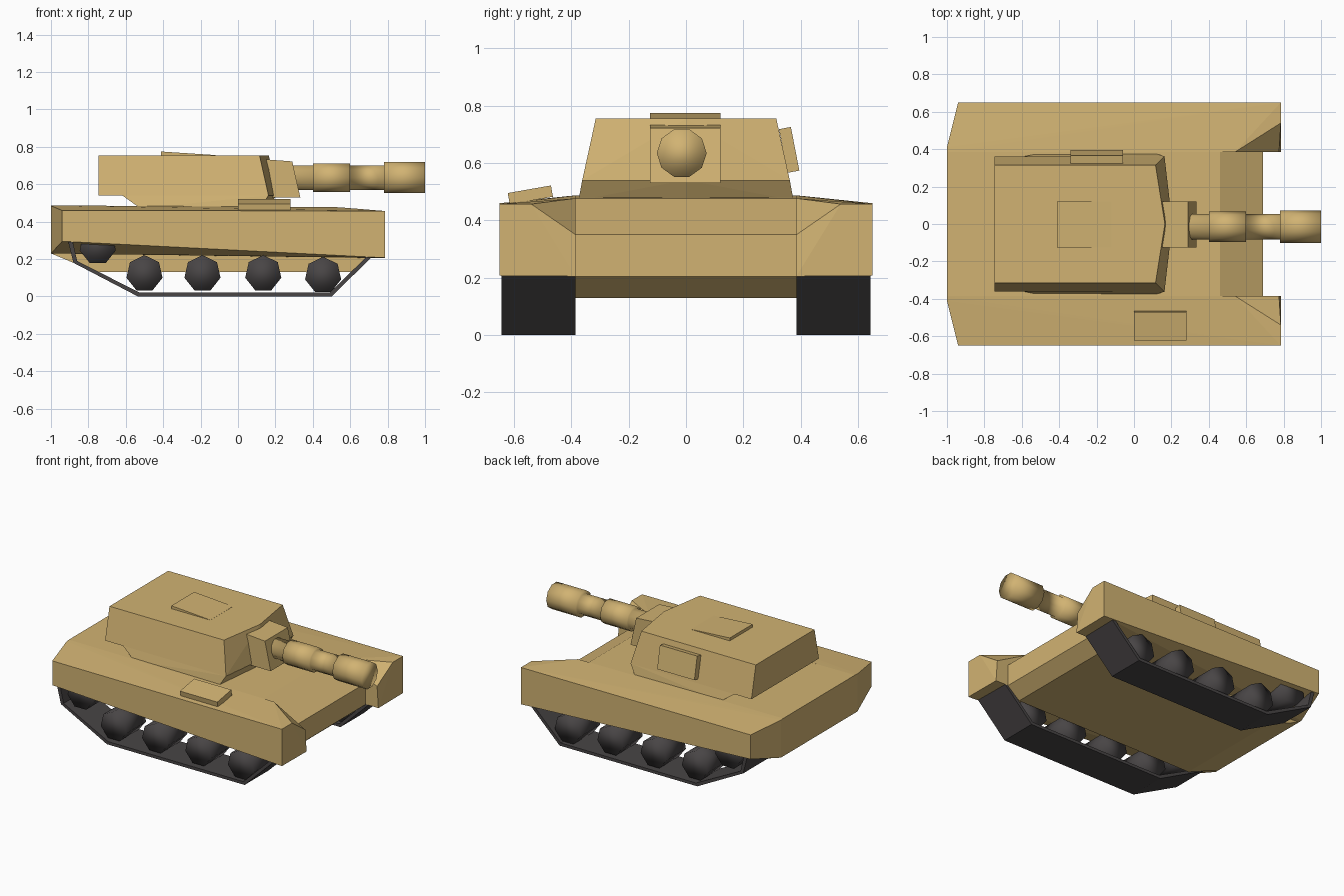
import bpy, bmesh, math
from mathutils import Matrix, Vector

if "Cube" in bpy.data.objects:
    bpy.data.objects.remove(bpy.data.objects["Cube"])


def material(name, rgb):
    m = bpy.data.materials.new(name)
    m.diffuse_color = (*rgb, 1)
    m.use_nodes = True
    m.node_tree.nodes["Principled BSDF"].inputs["Base Color"].default_value = m.diffuse_color
    return m


TAN = material("sand paint", (0.64, 0.45, 0.17))
DARK = material("dark rubber", (0.065, 0.059, 0.060))


def finish(name, bm, mat, smooth=False):
    bmesh.ops.recalc_face_normals(bm, faces=bm.faces)
    for f in bm.faces:
        f.smooth = smooth
    me = bpy.data.meshes.new(name)
    bm.to_mesh(me)
    bm.free()
    me.materials.append(mat)
    ob = bpy.data.objects.new(name, me)
    bpy.context.collection.objects.link(ob)
    return ob


def solid(name, points, mat=TAN):
    """Convex faceted block around a few corner points."""
    bm = bmesh.new()
    for p in points:
        bm.verts.new(p)
    bmesh.ops.convex_hull(bm, input=bm.verts)
    bmesh.ops.dissolve_limit(bm, angle_limit=0.01, verts=bm.verts, edges=bm.edges)
    return finish(name, bm, mat)


def prism(name, profile, y0, y1, mat):
    """Side profile (x, z) extruded along y."""
    bm = bmesh.new()
    face = bm.faces.new([bm.verts.new((x, y0, z)) for x, z in profile])
    ext = bmesh.ops.extrude_face_region(bm, geom=[face])
    verts = [g for g in ext["geom"] if isinstance(g, bmesh.types.BMVert)]
    bmesh.ops.translate(bm, vec=(0, y1 - y0, 0), verts=verts)
    return finish(name, bm, mat)


def box(name, size, matrix):
    bm = bmesh.new()
    bmesh.ops.create_cube(bm, size=1, matrix=matrix @ Matrix.Diagonal((*size, 1)))
    return finish(name, bm, TAN)


def tilted(center, angle):
    return Matrix.Translation(center) @ Matrix.Rotation(angle, 4, 'X')


# Central hull with sloped nose and tail
prism("hull", [(-1, .487), (.46, .477), (.69, .35), (.69, .205),
               (.60, .13), (-.76, .13), (-1, .23)], -.385, .385, TAN)

for s, side in ((-1, "right"), (1, "left")):
    # Side fender with cut-off rear corner and chamfered inner front corner
    fender = [(-1, .385, .487), (-1, .41, .485), (-.94, .65, .46),
              (-1, .385, .23), (-1, .41, .23), (-.94, .65, .295),
              (.785, .65, .457), (.785, .65, .207), (.785, .54, .457),
              (.54, .385, .477), (.775, .385, .35), (.785, .385, .205)]
    solid(f"fender_{side}", [(x, s * y, z) for x, y, z in fender])

    # Thin track belt
    prism(f"track_{side}", [(-.91, .30), (-.88, .18), (-.535, 0), (.50, 0), (.72, .215),
                            (.69, .215), (.49, .02), (-.525, .02), (-.86, .19), (-.885, .30)],
          s * .385, s * .643, DARK)

    # Seven-sided road wheels
    for i, (x, z) in enumerate([(-.75, .268), (-.50, .122), (-.19, .122),
                                (.135, .122), (.455, .113)]):
        bm = bmesh.new()
        ring = [(x + .099 * math.sin(i2 * math.tau / 7), z + .099 * math.cos(i2 * math.tau / 7))
                for i2 in range(7)]
        a = [bm.verts.new((px, s * .41, pz)) for px, pz in ring]
        b = [bm.verts.new((px, s * .62, pz)) for px, pz in ring]
        bm.faces.new(a)
        bm.faces.new(b)
        for k in range(7):
            bm.faces.new((a[k], a[(k + 1) % 7], b[(k + 1) % 7], b[k]))
        finish(f"wheel_{side}_{i + 1}", bm, DARK, smooth=True)


def turret_ring(rear, rear_y, front, front_y, apex, z):
    return [(rear, -rear_y, z), (rear, rear_y, z), (front, front_y, z),
            (apex, 0, z), (front, -front_y, z)]


# Turret with overhanging rear and blunt arrow front
solid("turret", turret_ring(-.745, .315, .115, .315, .165, .755)
      + turret_ring(-.745, .362, .163, .362, .205, .54))
solid("turret_base", turret_ring(-.62, .355, .163, .362, .205, .541)
      + turret_ring(-.52, .375, .12, .375, .16, .47))

# Gun mantlet
solid("gun_mantlet", [(x, y, z) for y in (-.125, .12)
                      for x, z in ((.12, .735), (.29, .722), (.333, .53), (.15, .53))])

# Stepped ten-sided gun barrel along x
bm = bmesh.new()
rings = []
for x, r in [(.25, .068), (.40, .068), (.40, .081), (.60, .081),
             (.60, .068), (.78, .068), (.78, .087), (1.0, .087)]:
    rings.append([bm.verts.new((x, -.015 + r * math.cos(k * math.tau / 10),
                                .635 + r * math.sin(k * math.tau / 10))) for k in range(10)])
for a, b in zip(rings, rings[1:]):
    for k in range(10):
        bm.faces.new((a[k], a[(k + 1) % 10], b[(k + 1) % 10], b[k]))
bm.faces.new(rings[0])
bm.faces.new(rings[-1])
finish("gun_barrel", bm, TAN, smooth=True)

# Wedge hatch on the turret roof
solid("roof_hatch", [(x, y, z) for y in (-.125, .12)
                     for x, z in ((-.413, .775), (-.413, .75), (-.12, .75), (-.23, .762), (-.12, .756))])

# Tilted stowage boxes on turret side and fender
box("turret_side_box", (.28, .042, .155), tilted((-.20, .36, .646), math.radians(11)))
box("fender_box", (.28, .153, .04), tilted((.14, -.543, .489), math.radians(10)))
